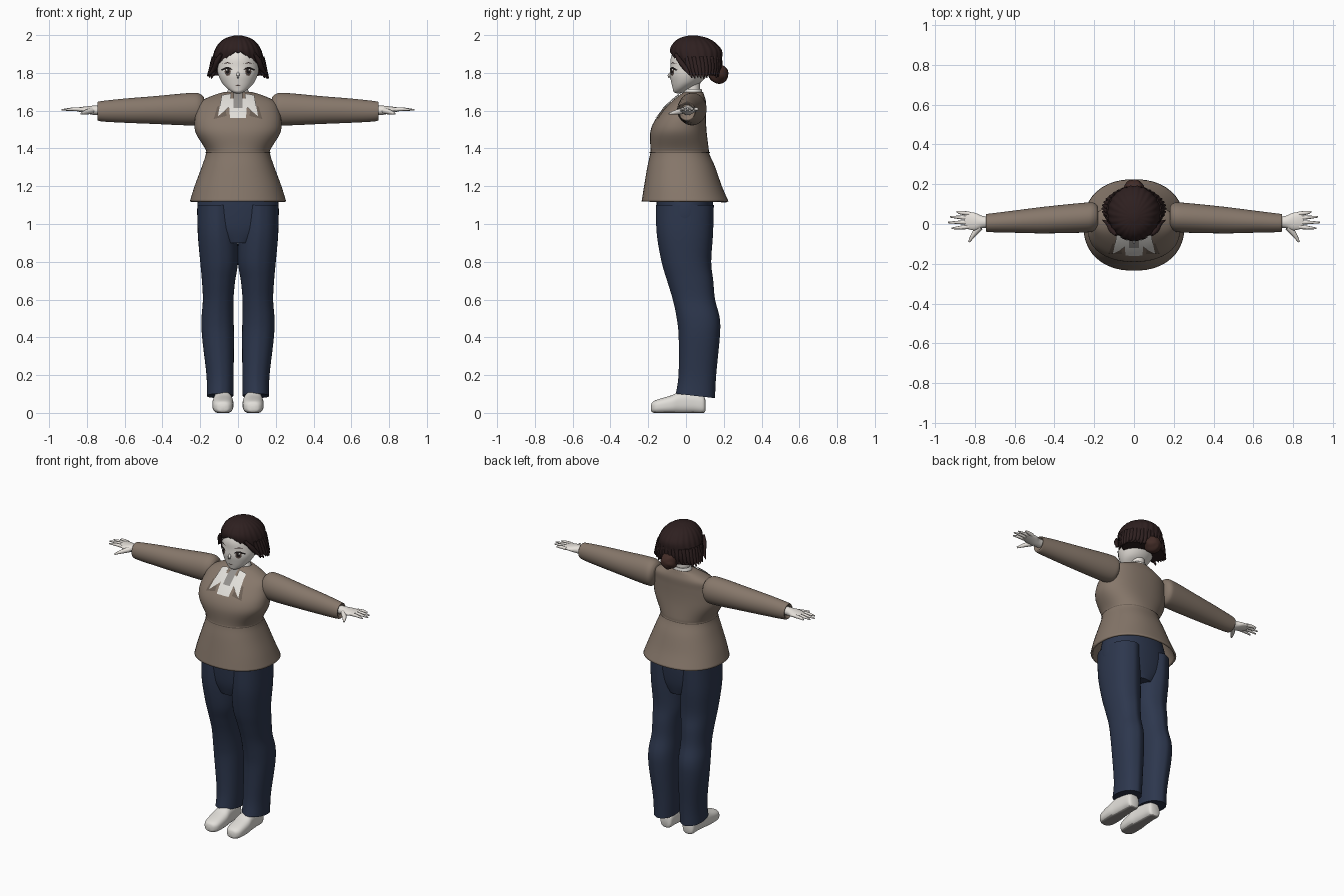
import bpy, bmesh, math, random
from mathutils import Vector
from mathutils.bvhtree import BVHTree

default_cube = bpy.data.objects.get("Cube")
if default_cube:
    bpy.data.objects.remove(default_cube, do_unlink=True)
random.seed(4)


def material(name, red, green, blue):
    mat = bpy.data.materials.new(name)
    mat.use_nodes = True
    colour = (red, green, blue, 1)
    mat.diffuse_color = colour
    shader = next(n for n in mat.node_tree.nodes if n.type == "BSDF_PRINCIPLED")
    shader.inputs["Base Color"].default_value = colour
    shader.inputs["Roughness"].default_value = 0.9
    return mat


coat_brown = material("coat brown", .24, .185, .145)
trim_brown = material("dark coat trim", .15, .115, .09)
skin_pale = material("pale skin", .82, .78, .73)
hair_dark = material("dark hair", .027, .014, .014)
bun_brown = material("bun brown", .055, .025, .02)
denim = material("navy cloth", .026, .038, .075)
white = material("off white", .76, .74, .7)
grey = material("warm grey", .3, .285, .27)
eye_brown = material("eye brown", .09, .06, .05)
lash_black = material("lash black", .012, .009, .009)


def finish(name, bm, mat, mirror=False, thickness=0):
    """Turn a bmesh into a smooth object."""
    bmesh.ops.recalc_face_normals(bm, faces=bm.faces)
    mesh = bpy.data.meshes.new(name)
    bm.to_mesh(mesh)
    bm.free()
    mesh.materials.append(mat)
    mesh.shade_smooth()
    mesh.set_sharp_from_angle(angle=math.radians(50))
    ob = bpy.data.objects.new(name, mesh)
    bpy.context.scene.collection.objects.link(ob)
    if thickness:
        shell = ob.modifiers.new("thickness", "SOLIDIFY")
        shell.thickness, shell.offset = thickness, -1
    if mirror:
        ob.modifiers.new("mirror", "MIRROR")
    return ob


def skin(rings, caps=True):
    """Bridge equal rings of points with quads."""
    bm = bmesh.new()
    loops = [[bm.verts.new(p) for p in ring] for ring in rings]
    for low, high in zip(loops, loops[1:]):
        for i in range(len(low)):
            j = (i + 1) % len(low)
            bm.faces.new((low[i], low[j], high[j], high[i]))
    if caps:
        bm.faces.new(loops[0])
        bm.faces.new(loops[-1])
    return bm


def smooth_rows(rows, steps=5):
    """Resample rows along a smooth spline."""
    rows = [Vector(r) for r in rows]
    padded = [rows[0]] + rows + [rows[-1]]
    result = []
    for a, b, c, d in zip(padded, padded[1:], padded[2:], padded[3:]):
        for k in range(steps):
            t = k / steps
            result.append(b + (c - a) * t / 2 + (a - b * 2.5 + c * 2 - d / 2) * t * t
                          + ((b - c) * 3 + d - a) * t ** 3 / 2)
    return result + [rows[-1]]


def loft(rows, axis="z", power=2, caps=True, ridge=0, waves=0, crease=0, warp=None, n=48):
    """Rows are: station, two centre coordinates, two radii."""
    rings = []
    for t, ca, cb, ra, rb in smooth_rows(rows):
        ring = []
        for i in range(n):
            ang = math.tau * i / n
            c, s = math.cos(ang), math.sin(ang)
            scale = (abs(c) ** power + abs(s) ** power) ** (-1 / power)
            scale *= 1 + ridge * math.cos(waves * ang) + crease * abs(s) ** 60
            a, b = ca + ra * c * scale, cb + rb * s * scale
            p = Vector({"z": (a, b, t), "x": (t, a, b), "y": (a, t, b)}[axis])
            ring.append(warp(p) if warp else p)
        rings.append(ring)
    return skin(rings, caps)


def tube(points, radii, n=8):
    """Tapered round tube through the points."""
    path = smooth_rows([(*p, r) for p, r in zip(points, radii)], 3)
    spots = [v.to_3d() for v in path]
    rings = []
    for k, v in enumerate(path):
        along = spots[min(k + 1, len(spots) - 1)] - spots[max(k - 1, 0)]
        turn = along.to_track_quat("Z", "Y")
        rings.append([spots[k] + turn @ Vector((math.cos(math.tau * i / n), math.sin(math.tau * i / n), 0)) * v[3]
                      for i in range(n)])
    return skin(rings)


def plate(name, outline, base, mat, lift=.003, mirror=False):
    """Thin patch that hugs the front of a base object; outline is in x, z."""
    mesh = base.data
    tree = BVHTree.FromPolygons([v.co for v in mesh.vertices], [p.vertices for p in mesh.polygons])
    dense = []
    for a, b in zip(outline, outline[1:] + outline[:1]):
        dense += [Vector(a).lerp(Vector(b), k / 4) for k in range(4)]
    middle = sum(dense, Vector((0, 0))) / len(dense)
    rings = []
    for size in (1, .75, .5, .25, .02):
        ring = []
        for p in dense:
            q = middle.lerp(p, size)
            start = Vector((q.x, -1, q.y))
            hit, normal, *_ = tree.ray_cast(start, Vector((0, 1, 0)))
            if hit is None:
                hit, normal, *_ = tree.find_nearest(Vector((q.x, 0, q.y)))
            ring.append(hit + normal * lift)
        rings.append(ring)
    bm = skin(rings, False)
    bm.faces.new([v for v in list(bm.verts)[-len(dense):]])
    return finish(name, bm, mat, mirror)


def oval(x, z, rx, rz, n=12):
    return [(x + rx * math.cos(math.tau * i / n), z + rz * math.sin(math.tau * i / n)) for i in range(n)]


# Flared coat body with a nipped waist
coat = finish("coat_body", loft([
    (1.12, 0, -.005, .255, .23), (1.2, 0, -.016, .23, .206), (1.3, 0, -.025, .193, .18),
    (1.37, 0, -.033, .17, .157), (1.4, 0, -.034, .175, .154), (1.48, 0, -.04, .223, .15),
    (1.54, 0, -.032, .23, .138), (1.6, 0, -.01, .218, .115), (1.65, 0, .015, .195, .09),
    (1.685, 0, .032, .12, .063), (1.7, 0, .042, .065, .048)], power=2.25, caps=False),
    coat_brown, thickness=.012)
finish("waist_seam", loft([(1.376, 0, -.033, .172, .159), (1.381, 0, -.033, .173, .159)],
                          power=2.25, caps=False), trim_brown)

# Sleeves and hands
finish("sleeves", loft([
    (.18, .035, 1.62, .05, .05), (.2, .036, 1.61, .07, .078), (.25, .032, 1.608, .075, .086),
    (.45, .02, 1.603, .067, .073), (.6, .012, 1.6, .056, .064), (.72, .006, 1.597, .047, .054),
    (.745, .006, 1.598, .043, .046), (.735, .006, 1.6, .033, .033)], axis="x"), coat_brown, mirror=True)
finish("palms", loft([
    (.7, .008, 1.602, .027, .025), (.76, .01, 1.602, .03, .025), (.8, .012, 1.604, .044, .019),
    (.84, .018, 1.606, .042, .012), (.852, .018, 1.606, .036, .009)], axis="x"), skin_pale, mirror=True)
fingers = {"little": (.052, .893, .062), "ring": (.03, .925, .036),
           "middle": (.008, .935, .008), "index": (-.014, .917, -.022)}
for label, (root, tip_x, tip_y) in fingers.items():
    finish(label + "_fingers", tube([(.83, root, 1.606), (.87, (root + tip_y) / 2, 1.608), (tip_x, tip_y, 1.604)],
                                    (.011, .0095, .004)), skin_pale, mirror=True)
finish("thumbs", tube([(.775, -.015, 1.6), (.805, -.05, 1.592), (.83, -.09, 1.584)],
                      (.017, .013, .005)), skin_pale, mirror=True)

# Trousers
finish("trouser_hips", loft([
    (.9, 0, -.005, .1, .12), (.98, 0, -.006, .2, .14), (1.1, 0, -.006, .215, .15),
    (1.2, 0, -.01, .19, .145)], power=2.2), denim)


def tilt_hem(p):
    return p + Vector((0, 0, -.18 * (p.y - .05) * max(0, 1 - p.z * 4)))


finish("trouser_legs", loft([
    (.09, .095, .05, .07, .1), (.2, .095, .06, .072, .096), (.4, .106, .07, .084, .105),
    (.5, .108, .065, .085, .11), (.6, .105, .042, .081, .108), (.7, .103, .022, .088, .118),
    (.8, .1, .002, .1, .127), (.95, .108, -.006, .105, .144), (1.1, .11, -.006, .104, .148)],
    power=2.2, crease=.035, warp=tilt_hem), denim, mirror=True)


# Shoes with grey soles
def flatten(p):
    return Vector((p.x, p.y, max(p.z, 0)))


shoes = finish("shoes", loft([
    (-.186, .08, .025, .012, .012), (-.178, .08, .03, .034, .027), (-.15, .08, .034, .051, .037),
    (-.08, .08, .044, .056, .048), (-.03, .08, .054, .051, .058), (.04, .08, .054, .045, .056),
    (.09, .08, .045, .04, .048), (.102, .08, .04, .025, .03)],
    axis="y", power=2.6, warp=flatten), white, mirror=True)
shoes.data.materials.append(grey)
for face in shoes.data.polygons:
    if face.center.z < .006:
        face.material_index = 1

# Head, nose and neck
head = finish("head", loft([
    (1.692, 0, -.038, .012, .012), (1.7, 0, -.035, .032, .03), (1.72, 0, -.022, .06, .049),
    (1.75, 0, 0, .086, .078), (1.79, 0, .015, .104, .1), (1.83, 0, .03, .111, .113),
    (1.88, 0, .04, .11, .12), (1.93, 0, .05, .1, .108), (1.97, 0, .05, .06, .07)]), skin_pale)
finish("nose", tube([(0, -.07, 1.815), (0, -.085, 1.792), (0, -.093, 1.78), (0, -.07, 1.772)],
                    (.004, .008, .006, .003)), skin_pale)
finish("neck", loft([(1.6, 0, .035, .05, .045), (1.68, 0, .035, .041, .038),
                     (1.77, 0, .035, .042, .042)]), skin_pale)

# Painted face
plate("eye_whites", oval(.055, 1.806, .029, .02), head, white, .002, True)
plate("irises", oval(.053, 1.806, .016, .021), head, eye_brown, .003, True)
plate("pupils", oval(.053, 1.808, .009, .013), head, lash_black, .004, True)
plate("eye_glints", oval(.058, 1.816, .004, .005), head, white, .005, True)
plate("upper_lashes", [(.026, 1.815), (.04, 1.829), (.062, 1.831), (.086, 1.817), (.083, 1.811), (.06, 1.824),
                       (.04, 1.822)], head, lash_black, .005, True)
plate("brows", [(.028, 1.848), (.055, 1.857), (.082, 1.848), (.055, 1.852)], head, hair_dark, .003, True)
plate("mouth", oval(0, 1.735, .014, .003), head, eye_brown)

# Shirt front, collar and lapels
finish("collar_band", loft([(1.655, 0, .03, .074, .066), (1.7, 0, .036, .058, .05),
                            (1.715, 0, .037, .05, .046)], caps=False), white, thickness=.006)
plate("shirt_front", [(-.05, 1.66), (.05, 1.66), (.042, 1.56), (-.042, 1.56)], coat, white, .004)
plate("shirt_placket", [(-.024, 1.69), (.024, 1.69), (.024, 1.61), (-.024, 1.61)], coat, grey, .007)
plate("lapel_tips", [(.07, 1.63), (.108, 1.62), (.128, 1.553), (.06, 1.57)], coat, trim_brown, .004, True)
plate("collar_wings", [(.035, 1.685), (.085, 1.675), (.105, 1.565), (.045, 1.615)], coat, white, .008, True)

# Hair cap, sliced along a slanted hairline
cap = loft([
    (1.785, 0, .088, .146, .09), (1.82, 0, .075, .143, .107), (1.87, 0, .06, .135, .13),
    (1.92, 0, .052, .122, .137), (1.96, 0, .045, .097, .11), (1.985, 0, .04, .062, .072),
    (1.998, 0, .036, .018, .02)], ridge=.014, waves=22, n=132)
bmesh.ops.bisect_plane(cap, geom=cap.verts[:] + cap.edges[:] + cap.faces[:], plane_co=(0, -.085, 1.91),
                       plane_no=(0, -1.35, -1), clear_outer=True)
finish("hair_cap", cap, hair_dark, thickness=.016)

# Loose strands around the lower edge
count = 26
for i in range(count):
    ang = math.radians(-28 + 236 * i / (count - 1))
    c, s = math.cos(ang), math.sin(ang)
    flare = .148 + .014 * abs(c)
    finish("hair_strand", tube([(.128 * c, .06 + .12 * s, 1.885), (.136 * c, .07 + .105 * s, 1.83),
                                (flare * c, .078 + .1 * s, 1.768 + random.uniform(0, .022))],
                               (.012, .017, .003)), hair_dark)
finish("temple_locks", tube([(.088, -.055, 1.9), (.112, -.03, 1.86), (.128, .0, 1.82), (.158, .02, 1.787)],
                            (.008, .014, .013, .002)), hair_dark, mirror=True)

# Low bun
bun = bmesh.new()
bmesh.ops.create_uvsphere(bun, u_segments=32, v_segments=18, radius=.052)
for v in bun.verts:
    v.co *= 1 + .04 * math.cos(5 * math.atan2(v.co.z, v.co.x) + v.co.y * 60)
    v.co += Vector((0, .172, 1.795))
finish("hair_bun", bun, bun_brown)
